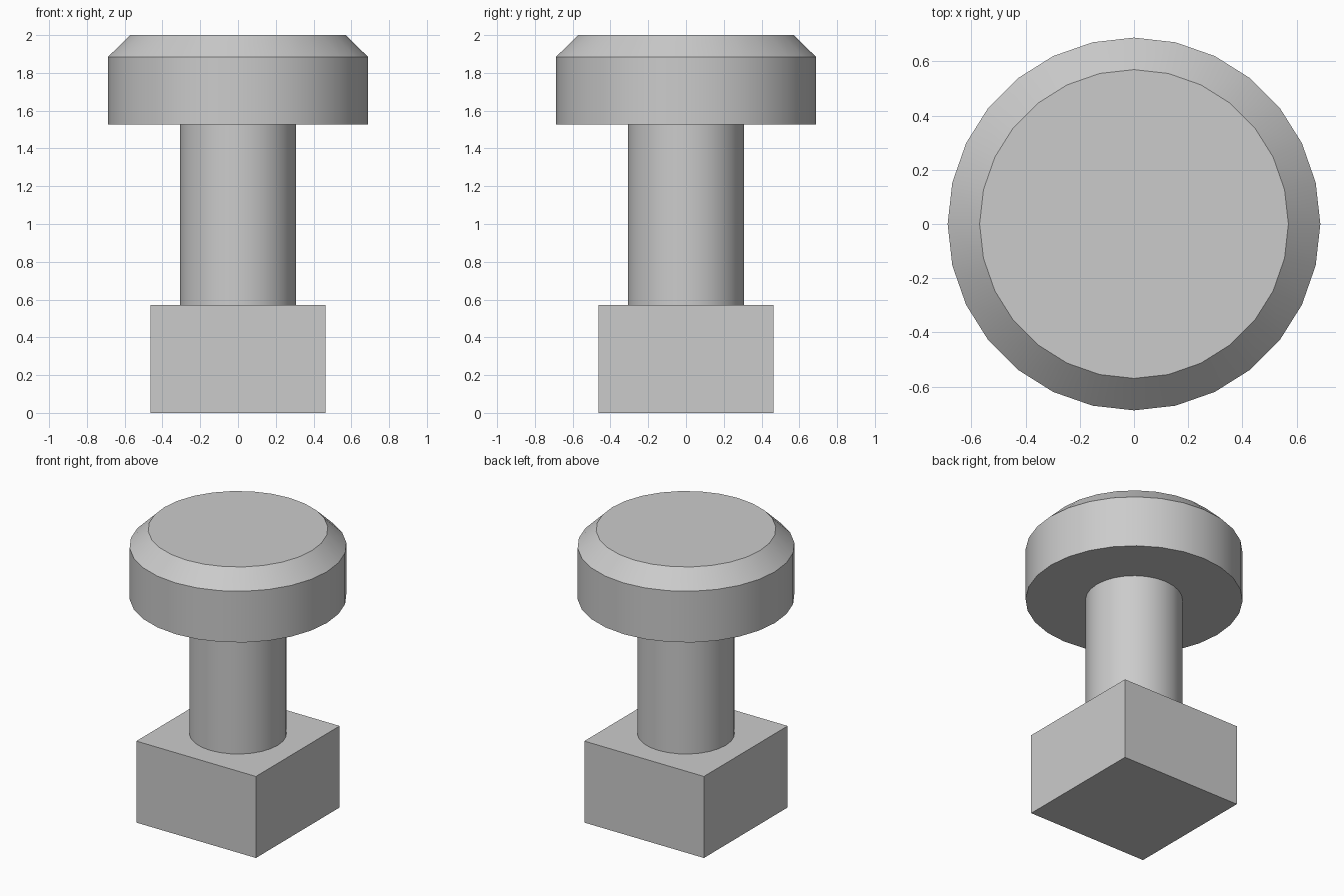
import bpy
import bmesh
import math

if "Cube" in bpy.data.objects:
    bpy.data.objects.remove(bpy.data.objects["Cube"], do_unlink=True)

# Plain grey metal
GREY = (0.6, 0.6, 0.6, 1)
metal = bpy.data.materials.new("grey metal")
metal.use_nodes = True
metal.diffuse_color = GREY
metal.node_tree.nodes["Principled BSDF"].inputs["Base Color"].default_value = GREY


def finish(bm, name):
    bmesh.ops.recalc_face_normals(bm, faces=bm.faces)
    mesh = bpy.data.meshes.new(name)
    bm.to_mesh(mesh)
    bm.free()
    mesh.materials.append(metal)
    obj = bpy.data.objects.new(name, mesh)
    bpy.context.collection.objects.link(obj)
    return obj


def turned(name, profile, sides=28):
    """Stack rings of (radius, height), cap both ends, smooth the wall."""
    bm = bmesh.new()
    rings = []
    for r, z in profile:
        angles = [math.tau * i / sides for i in range(sides)]
        rings.append([bm.verts.new((r * math.cos(a), r * math.sin(a), z)) for a in angles])
    for low, high in zip(rings, rings[1:]):
        for i in range(sides):
            j = (i + 1) % sides
            bm.faces.new((low[i], low[j], high[j], high[i]))
    bm.faces.new(rings[0])
    bm.faces.new(rings[-1])
    obj = finish(bm, name)
    bpy.ops.object.select_all(action="DESELECT")
    obj.select_set(True)
    bpy.context.view_layer.objects.active = obj
    bpy.ops.object.shade_smooth_by_angle(angle=math.radians(30))
    return obj


# Square base block
bm = bmesh.new()
bmesh.ops.create_cube(bm, size=1)
bmesh.ops.scale(bm, vec=(0.925, 0.925, 0.57), verts=bm.verts)
bmesh.ops.translate(bm, vec=(0, 0, 0.285), verts=bm.verts)
finish(bm, "base_block")

# Round shaft and chamfered head
turned("shaft", [(0.308, 0.57), (0.308, 1.527)])
turned("head", [(0.688, 1.527), (0.688, 1.885), (0.57, 2.0)])
